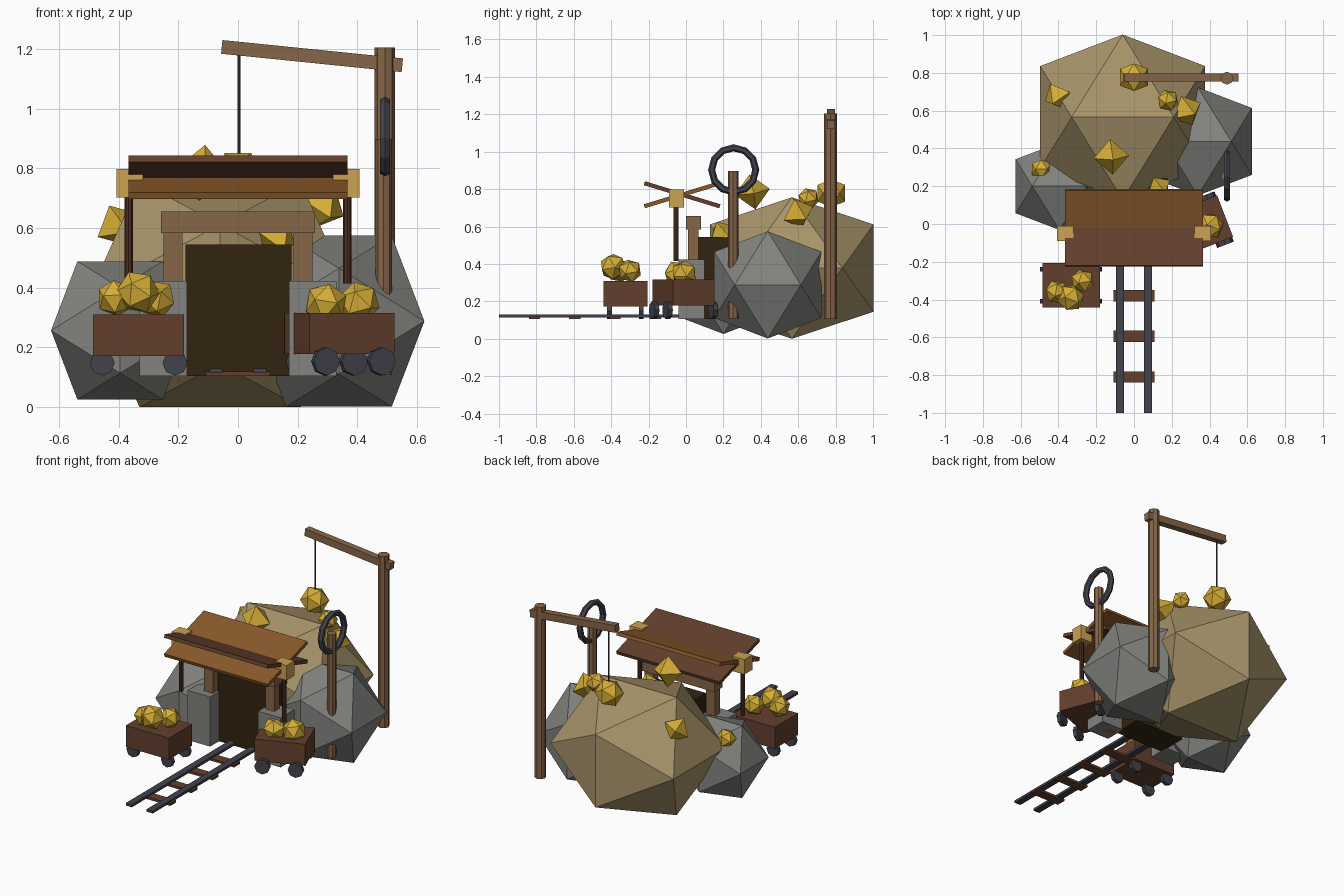
import bpy, bmesh
from math import radians, pi
from mathutils import Matrix, Vector, Euler

cube = bpy.data.objects.get("Cube")
if cube:
    bpy.data.objects.remove(cube)


def material(name, r, g, b):
    lin = [((c / 255 + 0.055) / 1.055) ** 2.4 for c in (r, g, b)] + [1]
    m = bpy.data.materials.new(name)
    m.use_nodes = True
    m.diffuse_color = lin
    m.node_tree.nodes["Principled BSDF"].inputs["Base Color"].default_value = lin
    return m


GOLD = material("gold", 214, 174, 54)
TAN = material("tan rock", 168, 148, 106)
GREY = material("grey rock", 130, 131, 126)
WOOD = material("light wood", 135, 102, 73)
RED = material("reddish brown wood", 99, 63, 45)
ORANGE = material("orange brown wood", 138, 90, 43)
DARK = material("dark brown wood", 78, 49, 32)
METAL = material("dark metal", 66, 66, 77)
HOLE = material("dark opening", 50, 36, 16)
BLOCK = material("pale amber", 204, 162, 82)


def finish(bm, name, mat, loc, rot=(0, 0, 0)):
    bmesh.ops.recalc_face_normals(bm, faces=bm.faces)
    me = bpy.data.meshes.new(name)
    bm.to_mesh(me)
    bm.free()
    me.materials.append(mat)
    ob = bpy.data.objects.new(name, me)
    ob.location = loc
    ob.rotation_euler = [radians(a) for a in rot]
    bpy.context.collection.objects.link(ob)
    return ob


def box(name, mat, loc, size, rot=(0, 0, 0)):
    bm = bmesh.new()
    bmesh.ops.create_cube(bm, size=1, matrix=Matrix.Diagonal((*size, 1)))
    return finish(bm, name, mat, loc, rot)


def rod(name, mat, loc, radius, length, rot=(0, 0, 0), sides=8):
    bm = bmesh.new()
    bmesh.ops.create_cone(bm, cap_ends=True, segments=sides, radius1=radius,
                          radius2=radius, depth=length)
    return finish(bm, name, mat, loc, rot)


def hull(name, mat, points, loc, rot):
    bm = bmesh.new()
    for p in points:
        bm.verts.new(p)
    bmesh.ops.convex_hull(bm, input=bm.verts)
    return finish(bm, name, mat, loc, rot)


def icosa(name, mat, loc, a, squash=1, rot=(0, 0, 0)):
    """Twenty-sided boulder lying on an edge; a is half the edge length."""
    t = a * (1 + 5 ** 0.5) / 2
    pts = []
    for s in (-1, 1):
        for u in (-1, 1):
            pts += [(s * a, 0, u * t * squash), (0, s * t, u * a * squash), (s * t, u * a, 0)]
    return hull(name, mat, pts, loc, rot)


def octa(name, loc, r, rot):
    pts = [Vector(v) * (s * r) for s in (-1, 1) for v in ((1, 0, 0), (0, 1, 0), (0, 0, 1))]
    return hull(name, GOLD, pts, loc, rot)


# Boulders of the hill
icosa("main_boulder", TAN, (-0.06, 0.566, 0.378), 0.27, 0.865)
icosa("left_boulder", GREY, (0.338, 0.437, 0.288), 0.177)
icosa("right_boulder", GREY, (-0.395, 0.2, 0.257), 0.143)

# Entrance
box("entrance_opening", HOLE, (0.002, 0.145, 0.325), (0.355, 0.19, 0.44))
box("entrance_lintel", WOOD, (0, 0.04, 0.62), (0.515, 0.08, 0.072))
for side, s in (("left", 1), ("right", -1)):
    box(side + "_entrance_block", GREY, (s * 0.25, 0.03, 0.264), (0.16, 0.14, 0.318))
    box(side + "_entrance_post", WOOD, (s * 0.218, 0.038, 0.35), (0.064, 0.055, 0.49))
    # Roof supports
    rod(side + "_roof_post", DARK, (s * 0.366, -0.053, 0.565), 0.014, 0.3)
    box(side + "_roof_bracket", BLOCK, (s * 0.363, -0.05, 0.75), (0.088, 0.08, 0.096))
    # Track rails
    box(side + "_rail", METAL, (s * 0.074, -0.47, 0.122), (0.043, 1.06, 0.016))

# Crossed roof panels
box("roof_panel_front_high", RED, (0, -0.021, 0.77), (0.733, 0.422, 0.022), (-17, 0, 0))
box("roof_panel_back_high", ORANGE, (0, -0.021, 0.77), (0.733, 0.422, 0.022), (17, 0, 0))

# Track sleepers
for i in range(4):
    box("sleeper", RED, (0, -0.81 + i * 0.215, 0.112), (0.216, 0.06, 0.015))


# Ore carts
def cart(name, x, y, z, turn, wheel_x, wheel_y, wheel_r):
    frame = Matrix.Translation((x, y, 0)) @ Matrix.Rotation(radians(turn), 4, "Z")
    box(name + "_body", RED, (x, y, z), (0.305, 0.236, 0.138), (0, 0, turn))
    for sx in (-1, 1):
        for sy in (-1, 1):
            p = frame @ Vector((sx * wheel_x, sy * wheel_y, 0.106 + wheel_r))
            rod(name + "_wheel", METAL, p, wheel_r, 0.025, (90, 0, turn))


cart("right_cart", -0.333, -0.324, 0.241, 0, 0.122, 0.085, 0.042)
cart("left_cart", 0.34, -0.013, 0.247, 21, 0.1, 0.13, 0.047)

# Gold nuggets: place, half edge, turn
for x, y, z, a, turn in (
        (-0.41, -0.36, 0.365, 0.034, 20), (-0.335, -0.39, 0.385, 0.039, 50),
        (-0.272, -0.3, 0.363, 0.034, 10), (0.295, -0.05, 0.347, 0.038, 30),
        (0.405, -0.01, 0.35, 0.038, 60), (0, 0.777, 0.778, 0.045, 0),
        (0.18, 0.655, 0.75, 0.031, 15), (-0.49, 0.29, 0.43, 0.031, 0)):
    icosa("gold_nugget", GOLD, (x, y, z), a, 1, (turn, turn, turn))

# Gold crystals on the hill
octa("gold_crystal", (-0.12, 0.355, 0.785), 0.095, (10, 5, 5))
octa("gold_crystal", (0.28, 0.6, 0.67), 0.09, (25, 20, 30))
octa("gold_crystal", (-0.405, 0.675, 0.61), 0.08, (20, -30, 20))
octa("gold_crystal", (0.13, 0.19, 0.565), 0.075, (35, 15, 35))

# Crane
rod("crane_post", WOOD, (0.492, 0.772, 0.655), 0.034, 1.1)
box("crane_beam", WOOD, (0.248, 0.775, 1.176), (0.608, 0.042, 0.046), (0, 5.8, 0))
rod("crane_rope", METAL, (0.003, 0.777, 1.01), 0.005, 0.34)

# Winch wheel on its pole
rod("winch_pole", WOOD, (0.488, 0.252, 0.503), 0.028, 0.79)
bpy.ops.mesh.primitive_torus_add(major_segments=12, minor_segments=6, major_radius=0.118,
                                 minor_radius=0.019, location=(0.492, 0.255, 0.903),
                                 rotation=(0, pi / 2, 0))
wheel = bpy.context.object
wheel.name = "winch_wheel"
wheel.data.materials.append(METAL)
for poly in wheel.data.polygons:
    poly.use_smooth = False
